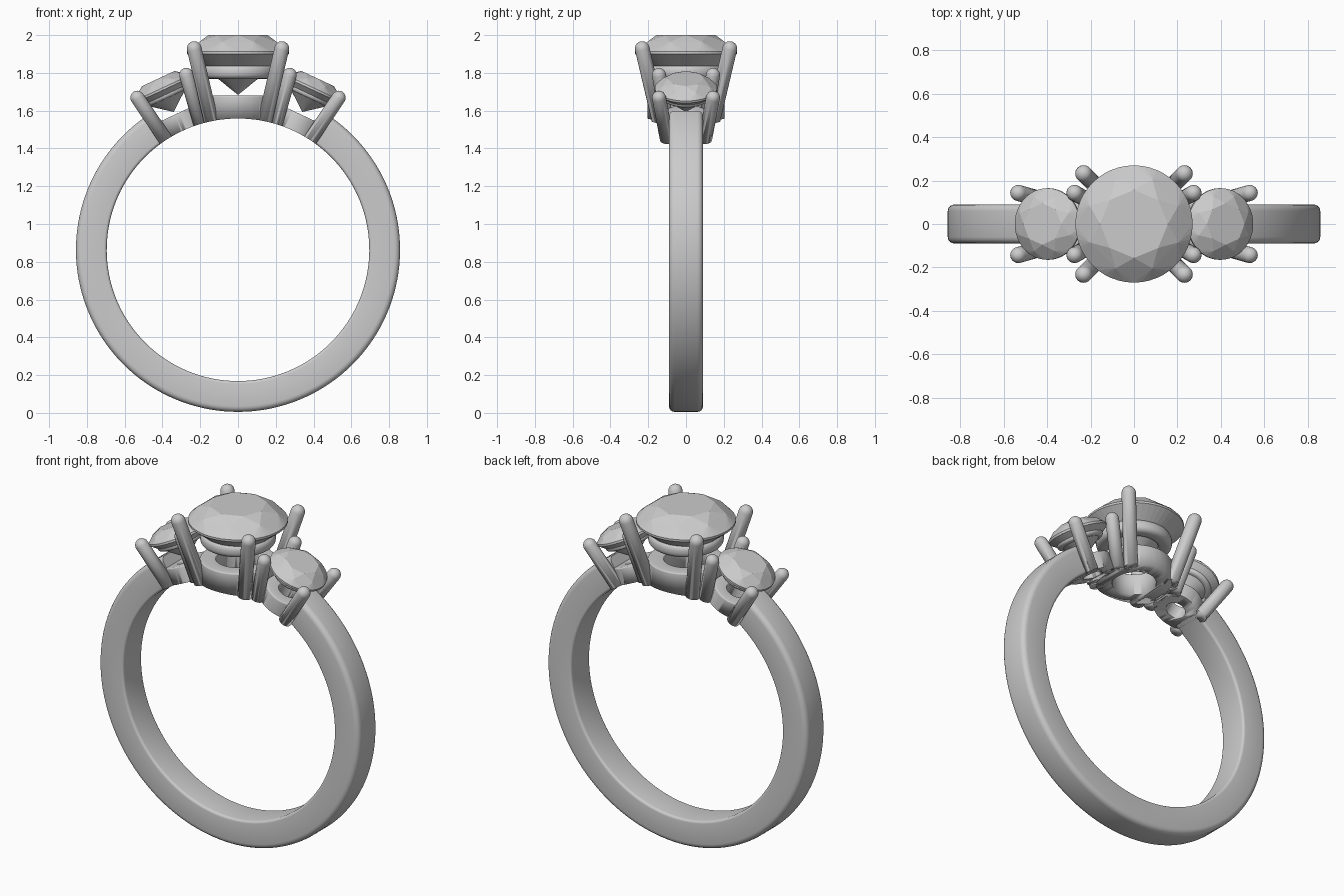
import bpy, bmesh, math
from mathutils import Matrix, Vector

if "Cube" in bpy.data.objects:
    bpy.data.objects.remove(bpy.data.objects["Cube"])

CZ, R_IN, R_OUT = 0.8635, 0.695, 0.858   # finger hole centre height and radii
CENTRE = Matrix.Translation((0, 0, CZ))


def finish(bm, name, smooth=True):
    bmesh.ops.recalc_face_normals(bm, faces=bm.faces)
    me = bpy.data.meshes.new(name)
    bm.to_mesh(me)
    bm.free()
    ob = bpy.data.objects.new(name, me)
    bpy.context.collection.objects.link(ob)
    bpy.ops.object.select_all(action='DESELECT')
    bpy.context.view_layer.objects.active = ob
    ob.select_set(True)
    if smooth:
        bpy.ops.object.shade_smooth_by_angle(angle=math.radians(35))
    return ob


def lathe(name, profile, mat, n=48, start=0.0, sweep=2 * math.pi, ring=True):
    """Revolve an (r, z) profile about local z; ring=True closes the profile."""
    bm = bmesh.new()
    full = sweep > 6.28
    cols = []
    for i in range(n if full else n + 1):
        a = start + sweep * i / n
        cols.append([bm.verts.new(mat @ Vector((r * math.cos(a), r * math.sin(a), z)))
                     for r, z in profile])
    k = len(profile)
    for i in range(n):
        p, q = cols[i], cols[(i + 1) % len(cols)]
        for j in range(k if ring else k - 1):
            bm.faces.new((p[j], p[(j + 1) % k], q[(j + 1) % k], q[j]))
    if not full:
        bm.faces.new(cols[0])
        bm.faces.new(cols[-1])
    if not ring:
        bm.faces.new([c[0] for c in cols])
        bm.faces.new([c[-1] for c in cols])
    return finish(bm, name)


def rounded(r0, r1, z0, z1, b, b_in):
    """Rounded rectangle in the (r, z) plane, b outside and b_in inside."""
    pts = []
    for cx, cz, rad, a0 in ((r1 - b, z1 - b, b, 0), (r0 + b_in, z1 - b_in, b_in, 90),
                            (r0 + b_in, z0 + b_in, b_in, 180), (r1 - b, z0 + b, b, 270)):
        for t in range(5):
            a = math.radians(a0 + 22.5 * t)
            pts.append((cx + rad * math.cos(a), cz + rad * math.sin(a)))
    return pts


def prong(name, base, tip, rad, mat):
    base, tip = Vector(base), Vector(tip)
    d = tip - base
    m = mat @ Matrix.Translation(base) @ d.to_track_quat('Z', 'Y').to_matrix().to_4x4()
    prof = [(rad, 0)] + [(rad * math.cos(math.radians(a)), d.length + rad * math.sin(math.radians(a)))
                         for a in (0, 18, 36, 54, 72, 86)]
    return lathe(name, prof, m, 24, ring=False)


def gem(name, r, girdle, table, culet, mat):
    """Round brilliant: convex hull of facet corner rings."""
    h = table - girdle
    bm = bmesh.new()
    for n, rr, z, off in ((8, 0.58 * r, table, 0), (8, 0.82 * r, girdle + 0.62 * h, 0.5),
                          (48, r, girdle + 0.006, 0), (48, r, girdle - 0.006, 0),
                          (8, 0.45 * r, culet + 0.44 * (girdle - culet), 0.5)):
        for i in range(n):
            a = 2 * math.pi * (i + off) / n
            bm.verts.new((rr * math.cos(a), rr * math.sin(a), z))
    bm.verts.new((0, 0, culet))
    bmesh.ops.convex_hull(bm, input=bm.verts)
    bmesh.ops.transform(bm, matrix=mat, verts=bm.verts)
    bmesh.ops.dissolve_limit(bm, angle_limit=0.01, verts=bm.verts, edges=bm.edges)
    return finish(bm, name, smooth=False)


# Band: open at the top between the side seats
gap = math.radians(31)
band_axis = CENTRE @ Matrix.Rotation(math.radians(90), 4, 'X')
lathe("band", rounded(R_IN, R_OUT, -0.09, 0.09, 0.03, 0.015), band_axis, 120,
      math.pi / 2 + gap, 2 * math.pi - 2 * gap)

# Finger-hole cutter that trims the undersides of the settings
bm = bmesh.new()
bmesh.ops.create_cone(bm, cap_ends=True, segments=160, radius1=R_IN, radius2=R_IN, depth=1,
                      matrix=band_axis)
cutter = finish(bm, "finger_cutter")
cutter.hide_render = True


def trim(ob):
    mod = ob.modifiers.new("trim", 'BOOLEAN')
    mod.operation, mod.solver, mod.object = 'DIFFERENCE', 'EXACT', cutter
    bpy.context.view_layer.objects.active = ob
    bpy.ops.object.modifier_apply(modifier=mod.name)


# Settings: heights are measured from the finger-hole centre
def setting(tag, tilt, collar, gallery, prong_lo, prong_hi, rad, stone):
    m = CENTRE @ Matrix.Rotation(math.radians(tilt), 4, 'Y')
    trim(lathe(tag + "_collar", rounded(*collar, 0.008, 0.008), m, 64))
    lathe(tag + "_gallery", rounded(*gallery), m, 64)
    (b, zb), (t, zt) = prong_lo, prong_hi
    for i, (sx, sy) in enumerate(((1, 1), (-1, 1), (-1, -1), (1, -1))):
        trim(prong(f"{tag}_prong_{i + 1}", (sx * b, sy * b, zb), (sx * t, sy * t, zt), rad, m))
    gem(tag + "_stone", *stone, m)


setting("centre", 0, (0.12, 0.205, 0.6, 0.817), (0.13, 0.205, 0.905, 0.98, 0.03, 0.015),
        (0.132, 0.64), (0.232, 1.065), 0.039, (0.27, 1.043, 1.1365, 0.82))
for tag, tilt in (("left", -25), ("right", 25)):
    setting(tag, tilt, (0.055, 0.125, 0.6, 0.79), (0.085, 0.13, 0.885, 0.925, 0.018, 0.01),
            (0.093, 0.64), (0.143, 0.955), 0.037, (0.165, 0.94, 1.0, 0.805))

bpy.data.objects.remove(cutter, do_unlink=True)
